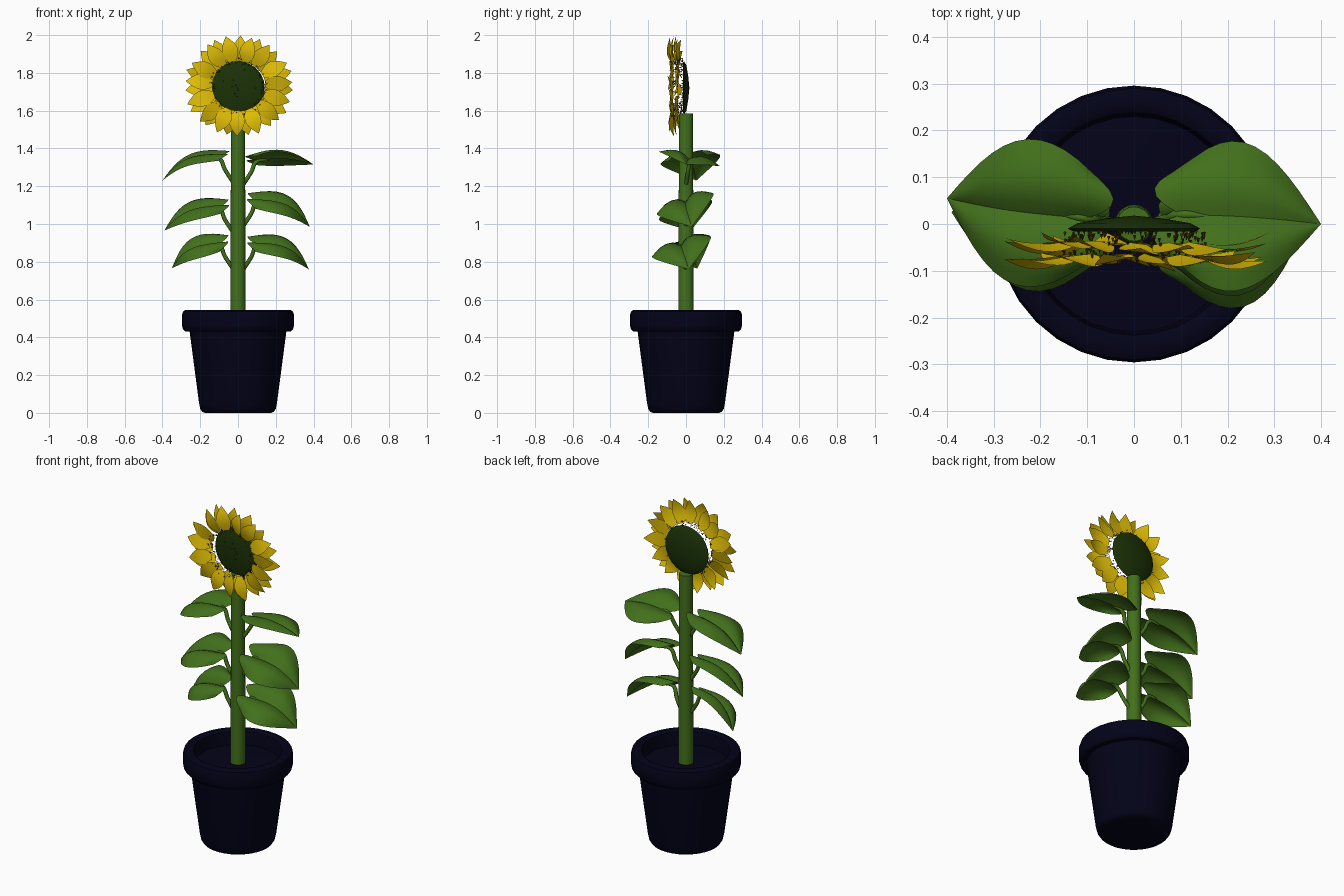
import bpy, bmesh, math, random
from mathutils import Vector, Matrix

random.seed(4)
if "Cube" in bpy.data.objects:
    bpy.data.objects.remove(bpy.data.objects["Cube"], do_unlink=True)


def material(name, rgb):
    m = bpy.data.materials.new(name)
    m.use_nodes = True
    m.diffuse_color = (*rgb, 1)
    m.node_tree.nodes["Principled BSDF"].inputs["Base Color"].default_value = (*rgb, 1)
    return m


navy = material("navy_pot", (0.0008, 0.0008, 0.0095))
green = material("leaf_green", (0.055, 0.162, 0.011))
dark_green = material("dark_green", (0.011, 0.032, 0.002))
yellow = material("petal_yellow", (0.74, 0.51, 0.002))
brown = material("seed_brown", (0.075, 0.042, 0.003))


def finish(name, bm, mat, angle=40):
    me = bpy.data.meshes.new(name)
    bm.to_mesh(me)
    bm.free()
    ob = bpy.data.objects.new(name, me)
    bpy.context.collection.objects.link(ob)
    me.materials.append(mat)
    bpy.ops.object.select_all(action="DESELECT")
    ob.select_set(True)
    bpy.context.view_layer.objects.active = ob
    bpy.ops.object.shade_smooth_by_angle(angle=math.radians(angle))


def lathe(name, profile, mat, steps=32, matrix=Matrix()):
    """Spin a (radius, height) profile about the z axis."""
    bm = bmesh.new()
    verts = [bm.verts.new((r, 0, z)) for r, z in profile]
    edges = [bm.edges.new(pair) for pair in zip(verts, verts[1:])]
    bmesh.ops.spin(bm, geom=verts + edges, cent=(0, 0, 0), axis=(0, 0, 1),
                   angle=math.tau, steps=steps)
    bmesh.ops.remove_doubles(bm, verts=bm.verts, dist=1e-4)
    bmesh.ops.recalc_face_normals(bm, faces=bm.faces)
    bm.transform(matrix)
    finish(name, bm, mat)


def blade(bm, base, tip, side, up, width, lobe, arch, bulge, start, nu=12, nv=12):
    """Pointed, arched blade; lobe pushes the base back into a heart."""
    axis = tip - base
    length = axis.length
    axis.normalize()
    side = (side - axis * side.dot(axis)).normalized()
    if axis.cross(side).dot(up) < 0:
        side = -side
    normal = axis.cross(side)
    rows = []
    for i in range(nu + 1):
        t = i / nu
        half = width * math.sin(math.pi * (start + (1 - start) * t))
        hump = math.sin(math.pi * t)
        row = []
        for j in range(nv + 1):
            s = 2 * j / nv - 1
            swell = math.sin(math.pi * abs(s) ** 0.9)
            along = length * t - lobe * swell * (1 - t) ** 2
            rise = arch * hump + bulge * swell * (hump + 0.3 * (1 - t))
            row.append(bm.verts.new(base + axis * along + side * half * s + normal * rise))
        rows.append(row)
    for a, b in zip(rows, rows[1:]):
        for j in range(nv):
            bm.faces.new((a[j], b[j], b[j + 1], a[j + 1]))
    bmesh.ops.remove_doubles(bm, verts=bm.verts, dist=1e-5)


def tube(name, points, radius, mat):
    cu = bpy.data.curves.new(name, "CURVE")
    cu.dimensions = "3D"
    cu.bevel_depth = radius
    cu.bevel_resolution = 2
    cu.use_fill_caps = True
    cu.resolution_u = 6
    sp = cu.splines.new("BEZIER")
    sp.bezier_points.add(len(points) - 1)
    for bp, p in zip(sp.bezier_points, points):
        bp.co = p
        bp.handle_left_type = bp.handle_right_type = "AUTO"
    sp.bezier_points[-1].radius = 0.4
    cu.materials.append(mat)
    ob = bpy.data.objects.new(name, cu)
    bpy.context.collection.objects.link(ob)


# Pot with rounded foot, thick rim and soil inside
lathe("pot", [(0, 0), (0.175, 0), (0.19, 0.006), (0.2, 0.022), (0.206, 0.05),
              (0.256, 0.43), (0.28, 0.432), (0.292, 0.445), (0.296, 0.46),
              (0.296, 0.52), (0.29, 0.538), (0.275, 0.546), (0.25, 0.546),
              (0.238, 0.538), (0.234, 0.52), (0.23, 0.46)], navy)
lathe("soil", [(0.232, 0.462), (0.1, 0.466), (0, 0.468)], navy)

# Stem
lathe("stem", [(0, 0.44), (0.041, 0.44), (0.039, 1.0), (0.037, 1.585), (0, 1.585)],
      green, 20)

# Leaves: base, tip, sideways tilt in degrees, half width, arch
leaves = {
    "upper_left": ((0.1, 0.02, 1.335), (0.4, 0.0, 1.315), -13, 0.165, 0.02),
    "middle_left": ((0.1, 0.0, 1.115), (0.38, 0.03, 0.985), 21, 0.16, 0.05),
    "lower_left": ((0.1, -0.025, 0.885), (0.375, 0.015, 0.76), 19, 0.165, 0.05),
    "upper_right": ((-0.1, 0.012, 1.35), (-0.4, 0.055, 1.23), 7, 0.16, 0.04),
    "middle_right": ((-0.1, 0.0, 1.085), (-0.39, 0.025, 0.965), 20, 0.15, 0.04),
    "lower_right": ((-0.1, 0.0, 0.89), (-0.35, 0.06, 0.765), 26, 0.135, 0.045),
}
for key, (base, tip, tilt, width, arch) in leaves.items():
    base, tip, a = Vector(base), Vector(tip), math.radians(tilt)
    bm = bmesh.new()
    blade(bm, base, tip, Vector((0, math.cos(a), math.sin(a))), Vector((0, 0, 1)),
          width, 0.06, arch, 0.024, 0.22)
    finish("leaf_" + key, bm, green, 60)
    sx = math.copysign(1, base.x)
    tube("leaf_stalk_" + key, [(sx * 0.025, 0, base.z - 0.13),
                               (sx * 0.07, base.y * 0.5, base.z - 0.06),
                               base + Vector((0, 0, -0.004)),
                               base.lerp(tip, 0.2) + Vector((0, 0, arch * 0.4))],
         0.011, green)

# Flower head: shallow disc with a domed back
to_back = Matrix.Translation((0, 0, 1.72)) @ Matrix.Rotation(-math.pi / 2, 4, "X")
lathe("flower_disc", [(0, -0.012), (0.13, -0.016), (0.142, -0.01), (0.12, 0.002),
                      (0.06, 0.012), (0, 0.018)], dark_green, 24, to_back)

# Two loose rings of broad cupped petals
head = Vector((0.005, 0, 1.73))
for ring, count, y_base, y_tip, turn in (("front", 15, -0.068, -0.075, 0.25),
                                         ("back", 15, -0.042, -0.035, 0.75)):
    bm = bmesh.new()
    for i in range(count):
        a = math.tau * (i + turn + random.uniform(-0.12, 0.12)) / count
        out = Vector((math.cos(a), 0, math.sin(a) * 0.93))
        r = random.uniform(0.282, 0.294)
        shift = random.uniform(-0.018, 0.018)
        twist = Vector((-math.sin(a), random.uniform(-0.35, 0.35), math.cos(a)))
        blade(bm, head + out * 0.14 + Vector((0, y_base, 0)),
              head + out * r + Vector((0, y_tip + shift, 0)), twist,
              Vector((0, -1, 0)), 0.043, 0, 0.014, 0, 0.14, 8, 6)
    finish("petals_" + ring, bm, yellow, 60)

# Tiny seeds around the disc edge and a few in its middle
bm = bmesh.new()
for i in range(230):
    a = random.uniform(0, math.tau)
    r = random.uniform(0.125, 0.155) if i < 220 else random.uniform(0, 0.12)
    y = random.uniform(-0.085, -0.018) if i < 220 else -0.018
    place = (Matrix.Translation((r * math.cos(a), y, 1.725 + r * math.sin(a)))
             @ Matrix.Rotation(random.uniform(1, 2), 4, "X"))
    bmesh.ops.create_cone(bm, cap_ends=True, segments=4, radius1=0.0035, radius2=0,
                          depth=0.011, matrix=place)
finish("seeds", bm, brown, 20)
